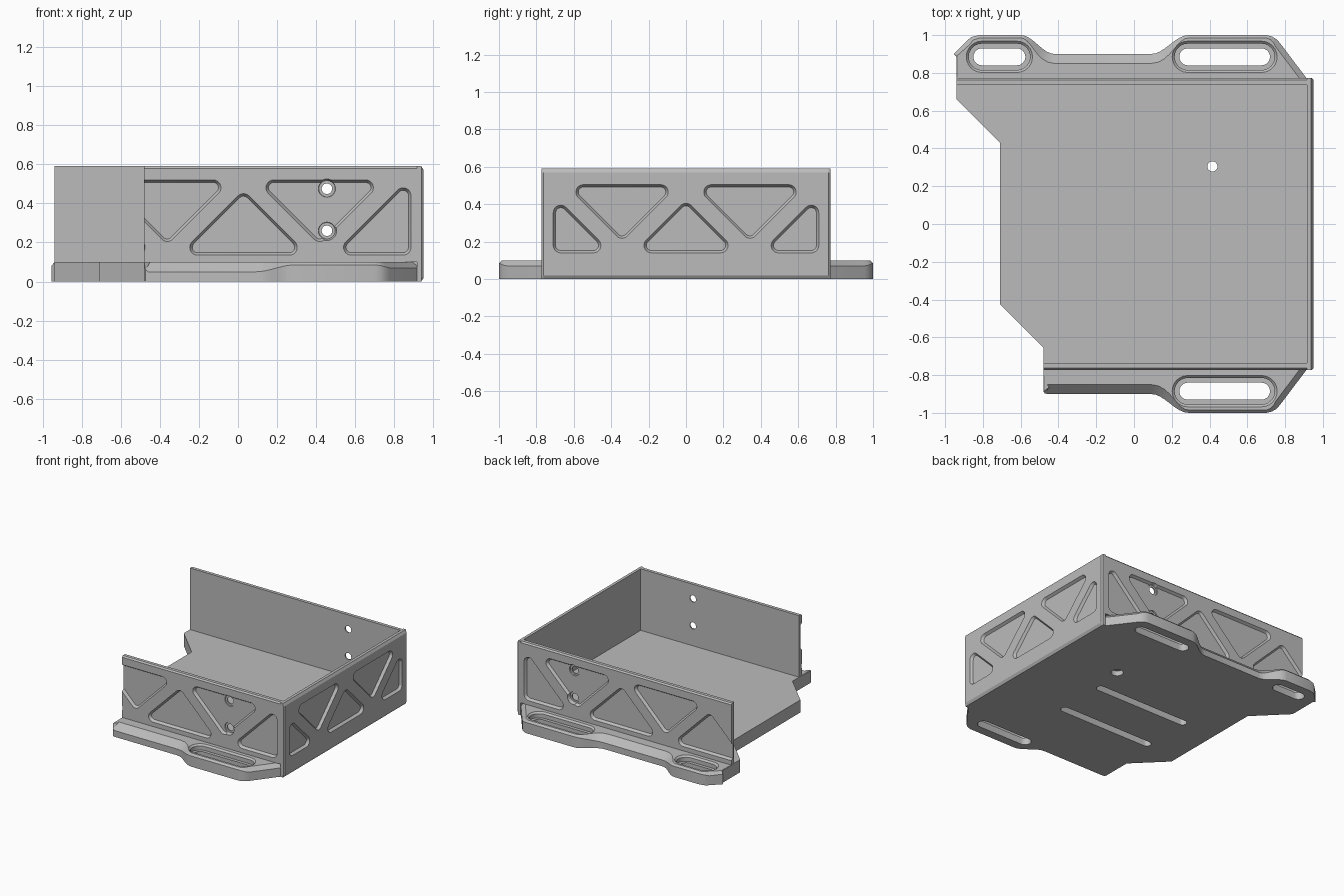
import bpy, bmesh
from math import pi, cos, sin, atan2, hypot, radians

if "Cube" in bpy.data.objects:
    bpy.data.objects.remove(bpy.data.objects["Cube"])

grey = bpy.data.materials.new("plain grey")
grey.use_nodes = True
grey.diffuse_color = (0.5, 0.5, 0.5, 1)
grey.node_tree.nodes["Principled BSDF"].inputs["Base Color"].default_value = grey.diffuse_color

WALL_OUT, WALL_IN = 0.773, 0.737     # front and back wall faces
SIDE_OUT, SIDE_IN = 0.95, 0.915      # side wall faces
TOP, DECK = 0.59, 0.1                # wall height, floor thickness
JOIN = 0.75                          # seam between floor and flanges


def solid(name, rings):
    """Closed body lofted through rings of 3D points."""
    bm = bmesh.new()
    loops = [[bm.verts.new(p) for p in ring] for ring in rings]
    n = len(loops[0])
    for a, b in zip(loops, loops[1:]):
        for i in range(n):
            j = (i + 1) % n
            bm.faces.new((a[i], a[j], b[j], b[i]))
    bm.faces.new(loops[0][::-1])
    bm.faces.new(loops[-1])
    bmesh.ops.recalc_face_normals(bm, faces=bm.faces)
    mesh = bpy.data.meshes.new(name)
    bm.to_mesh(mesh)
    bm.free()
    mesh.materials.append(grey)
    obj = bpy.data.objects.new(name, mesh)
    bpy.context.collection.objects.link(obj)
    return obj


def rounded(centres, r):
    """Outline round circles at counter-clockwise centres: disc, slot or triangle."""
    n = len(centres)
    if n == 1:
        arcs = [(0, 2 * pi * 23 / 24)]
    else:
        normals = []
        for (x0, y0), (x1, y1) in zip(centres, centres[1:] + centres[:1]):
            normals.append(atan2(x0 - x1, y1 - y0))
        arcs = [(normals[i - 1], (normals[i] - normals[i - 1]) % (2 * pi)) for i in range(n)]
    out = []
    for (x, y), (start, sweep) in zip(centres, arcs):
        steps = max(2, round(sweep / radians(15)))
        out += [(x + r * cos(start + sweep * k / steps),
                 y + r * sin(start + sweep * k / steps)) for k in range(steps + 1)]
    return out


def cut(target, centres, rings, place):
    """Cut a stepped recess; rings are (radius, height above the surface)."""
    tool = solid("cutter", [[place(u, v, d) for u, v in rounded(centres, r)] for r, d in rings])
    tool.hide_render = True
    mod = target.modifiers.new("cut", 'BOOLEAN')
    mod.operation, mod.solver, mod.object = 'DIFFERENCE', 'EXACT', tool
    bpy.context.view_layer.objects.active = target
    bpy.ops.object.modifier_apply(modifier=mod.name)
    bpy.data.objects.remove(tool)


def up(c, half, z):
    return [(c - half, z), (c + half, z), (c, z + half)]


def down(c, half, z):
    return [(c + half, z), (c - half, z), (c, z - half)]


def through(r):
    return [(r, 0.05), (r, -0.2)]


POCKET = [(0.04, 0.01), (0.04, 0), (0.027, -0.02)]
SCREW = [(0.05, 0.01), (0.05, 0), (0.042, -0.027)]
SLOT_RIM = [(0.083, 0.01), (0.083, 0), (0.07, -0.013), (0.07, -0.045)]

# Floor with notched open end, two grooves underneath and one countersunk hole
outline = [(-0.94, JOIN), (-0.94, 0.66), (-0.71, 0.43), (-0.71, -0.425), (-0.48, -0.655),
           (-0.48, -JOIN), (0.92, -JOIN), (0.92, JOIN)]
floor = solid("floor", [[(x, y, z) for x, y in outline] for z in (0, DECK)])


def below(u, v, d):
    return (u, v, -d)


for y in (0.055, -0.345):
    cut(floor, [(-0.41, y), (0.36, y)], [(0.032, 0.01), (0.032, -0.05)], below)
cut(floor, [(0.415, 0.305)], [(0.045, 0.01), (0.045, -0.04)], below)
cut(floor, [(0.415, 0.305)], through(0.027), below)


# Side flanges: wide lugs joined by a narrow chamfered edge
def s_curve(a, b, steps=8):
    """Smooth step between two (x, y, chamfer) points."""
    out = []
    for k in range(steps + 1):
        t = k / steps
        e = (1 - cos(pi * t)) / 2
        out.append((a[0] + (b[0] - a[0]) * t, a[1] + (b[1] - a[1]) * e, a[2] + (b[2] - a[2]) * e))
    return out


def flange(name, path, side):
    low, shoulder, top = [], [], []
    for i, (x, y, c) in enumerate(path):
        p, q = path[max(i - 1, 0)], path[min(i + 1, len(path) - 1)]
        tx, ty = q[0] - p[0], q[1] - p[1]
        length = hypot(tx, ty)
        nx, ny = ty / length, -tx / length
        low.append((x, y * side, 0))
        shoulder.append((x, y * side, DECK - c))
        top.append((x - nx * c, (y - ny * c) * side, DECK))
    return solid(name, [low, shoulder, top])


right_lug = [(0.93, JOIN, 0.03), (0.775, 0.955, 0.03), (0.755, 0.978, 0.025), (0.73, 0.993, 0.018),
             (0.70, 1.0, 0.015)]
right_lug += s_curve((0.29, 1.0, 0.015), (0.09, 0.9, 0.05))
left_lug = s_curve((-0.42, 0.9, 0.05), (-0.6, 1.0, 0.015))
left_lug += [(-0.82, 1.0, 0.015), (-0.86, 0.99, 0.018), (-0.885, 0.97, 0.025),
             (-0.955, 0.9, 0.02), (-0.94, 0.885, 0.004), (-0.94, JOIN, 0.001)]
short_end = [(-0.46, 0.9, 0.05), (-0.473, 0.896, 0.04), (-0.48, 0.885, 0.004), (-0.48, JOIN, 0.001)]

back_flange = flange("back_flange", right_lug[:] + left_lug, 1)
front_flange = flange("front_flange", right_lug[:] + short_end, -1)


def above(u, v, d):
    return (u, v, DECK + d)


for obj, y, spans in ((back_flange, 0.885, [(0.285, 0.675), (-0.805, -0.62)]),
                      (front_flange, -0.885, [(0.285, 0.675)])):
    for a, b in spans:
        cut(obj, [(a, y), (b, y)], SLOT_RIM, above)
        cut(obj, [(a, y), (b, y)], through(0.045), above)

# Front and back walls with truss pockets and two screw holes
profile = [(WALL_IN, DECK), (WALL_OUT, DECK), (WALL_OUT, TOP - 0.011), (WALL_OUT - 0.01, TOP), (WALL_IN, TOP)]
truss = [up(-0.75, 0.235, 0.175), down(-0.362, 0.235, 0.48), up(0.028, 0.235, 0.175),
         down(0.418, 0.235, 0.48), [(0.58, 0.175), (0.845, 0.175), (0.845, 0.44)]]
for name, side, start in (("front_wall", -1, -0.48), ("back_wall", 1, -0.94)):
    wall = solid(name, [[(x, y * side, z) for y, z in profile] for x in (start, SIDE_IN)])

    def face(u, v, d, side=side):
        return (u, side * (WALL_OUT + d), v)

    for tri in truss:
        cut(wall, tri, POCKET, face)
    for z in (0.475, 0.26):
        cut(wall, [(0.455, z)], SCREW, face)
        cut(wall, [(0.455, z)], through(0.027), face)

# Closed end wall with chamfered outer edges and five pockets
profile = [(SIDE_IN, 0), (SIDE_OUT - 0.013, 0), (SIDE_OUT, 0.02), (SIDE_OUT, TOP - 0.02),
           (SIDE_OUT - 0.012, TOP), (SIDE_IN, TOP)]
stations = [(-WALL_OUT, 0.94), (-WALL_OUT + 0.01, 1), (WALL_OUT - 0.01, 1), (WALL_OUT, 0.94)]
side_wall = solid("side_wall", [[(min(x, limit), y, z) for x, z in profile] for y, limit in stations])


def side_face(u, v, d):
    return (SIDE_OUT + d, u, v)


cut(side_wall, up(0, 0.185, 0.18), POCKET, side_face)
for s in (-1, 1):
    cut(side_wall, down(0.342 * s, 0.207, 0.465), POCKET, side_face)
    end = [(0.495 * s, 0.18), (0.67 * s, 0.18), (0.67 * s, 0.355)]
    cut(side_wall, end[::s], POCKET, side_face)

# Smooth the small arcs, keep real edges sharp
for obj in bpy.context.view_layer.objects:
    obj.select_set(obj.type == 'MESH')
bpy.ops.object.shade_smooth_by_angle(angle=radians(20))
